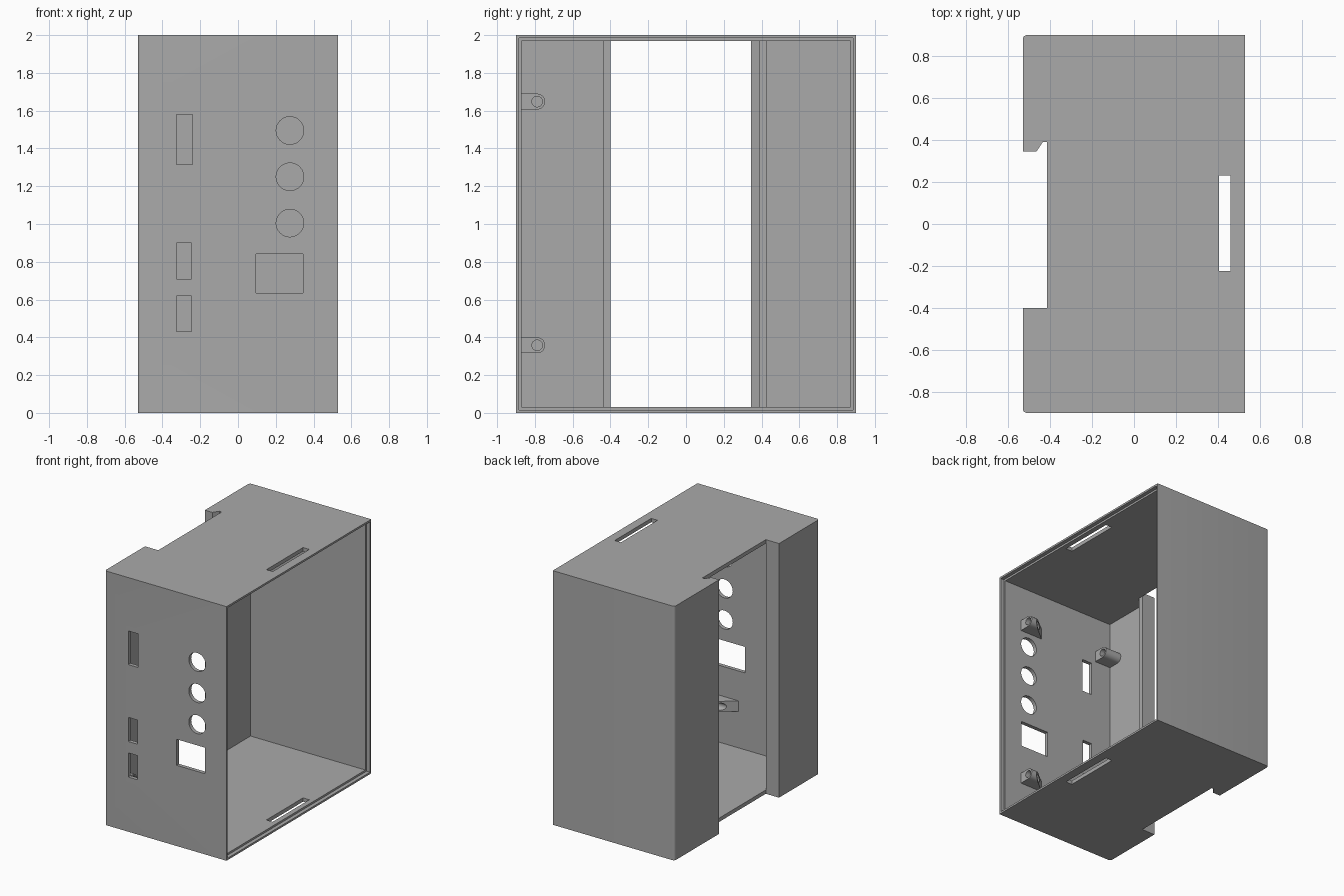
import bpy, bmesh, math
from mathutils import Vector

if "Cube" in bpy.data.objects:
    bpy.data.objects.remove(bpy.data.objects["Cube"], do_unlink=True)

grey = bpy.data.materials.new("plain grey")
grey.use_nodes = True
grey.diffuse_color = (0.4, 0.4, 0.4, 1)
grey.node_tree.nodes["Principled BSDF"].inputs["Base Color"].default_value = (0.4, 0.4, 0.4, 1)


def prism(name, points, axis, lo, hi):
    """Extrude a 2D outline along an axis; the outline uses the other two axes in order."""
    def place(p, d):
        c = list(p)
        c.insert("xyz".index(axis), d)
        return Vector(c)
    bm = bmesh.new()
    face = bm.faces.new([bm.verts.new(place(p, lo)) for p in points])
    new = bmesh.ops.extrude_face_region(bm, geom=[face])["geom"]
    shift = place((0, 0), hi - lo)
    bmesh.ops.translate(bm, vec=shift, verts=[v for v in new if isinstance(v, bmesh.types.BMVert)])
    bmesh.ops.recalc_face_normals(bm, faces=bm.faces)
    mesh = bpy.data.meshes.new(name)
    bm.to_mesh(mesh)
    bm.free()
    mesh.materials.append(grey)
    obj = bpy.data.objects.new(name, mesh)
    bpy.context.collection.objects.link(obj)
    return obj


def rect(a0, a1, b0, b1):
    return [(a0, b0), (a1, b0), (a1, b1), (a0, b1)]


def arc(a, b, r, start, end, n):
    angles = [math.radians(start + (end - start) * i / n) for i in range(n + 1)]
    return [(a + r * math.cos(t), b + r * math.sin(t)) for t in angles]


def circle(a, b, r, n=40):
    return arc(a, b, r, 0, 360, n)[:-1]


def cut(obj, cutter):
    """Subtract the cutter, keep the result and discard the cutter."""
    mod = obj.modifiers.new("cut", "BOOLEAN")
    mod.operation, mod.solver, mod.object = "DIFFERENCE", "EXACT", cutter
    graph = bpy.context.evaluated_depsgraph_get()
    mesh = bpy.data.meshes.new_from_object(obj.evaluated_get(graph))
    obj.modifiers.clear()
    obj.data = mesh
    bpy.data.objects.remove(cutter, do_unlink=True)


def smooth(obj):
    bpy.ops.object.select_all(action="DESELECT")
    obj.select_set(True)
    bpy.context.view_layer.objects.active = obj
    bpy.ops.object.shade_smooth_by_angle(angle=math.radians(30))


X, Y, H, T = 0.53, 0.9, 2.0, 0.03
R = 0.02
RAIL = -0.415

# Outer body with the rail channel and its hook on the -x side
outline = [(X, -Y), (X, Y)]
outline += arc(-X + R, Y - R, R, 90, 180, 5)
outline += [(-X, 0.345), (-0.465, 0.345), (-0.435, 0.39), (RAIL, 0.39),
            (RAIL, -0.4), (-X, -0.4)]
outline += arc(-X + R, -Y + R, R, 180, 270, 5)
case = prism("enclosure_shell", outline, "z", 0, H)

# Hollow interior, leaving ribs beside the channel
inside = [(0.6, -Y + T), (0.6, Y - T), (-X + T, Y - T), (-X + T, 0.425),
          (RAIL, 0.425), (RAIL, 0.39), (-0.43, 0.39), (-0.43, -0.4),
          (RAIL, -0.4), (RAIL, -0.44), (-X + T, -0.44), (-X + T, -Y + T)]
cut(case, prism("hollow", inside, "z", T, H - T))

# Stepped lip around the open side
S = T / 2
cut(case, prism("lip", rect(-Y + S, Y - S, S, H - S), "x", X - T, 0.6))

# Latch slots through top and bottom
cut(case, prism("slots", rect(0.405, 0.46, -0.225, 0.23), "z", -0.1, H + 0.1))

# Front panel openings
openings = [rect(-0.325, -0.24, 1.315, 1.58), rect(-0.325, -0.245, 0.71, 0.9),
            rect(-0.325, -0.245, 0.43, 0.62), rect(0.095, 0.345, 0.635, 0.84)]
openings += [circle(0.275, z, 0.073) for z in (1.495, 1.25, 1.005)]
for shape in openings:
    cut(case, prism("opening", shape, "y", -1, -0.8))
smooth(case)

# Screw bosses behind the front panel, two near the opening and two at the far wall
BY, BR = -0.788, 0.042
for level, z in (("lower", 0.358), ("upper", 1.648)):
    shape = [(-0.88, z - BR)] + arc(BY, z, BR, -90, 90, 16) + [(-0.88, z + BR)]
    near = prism(level + "_front_boss", shape, "x", 0.05, 0.35)
    cut(near, prism("ramp", [(0, -0.92), (0.092, -0.92), (0.361, -0.7), (0, -0.7)],
                    "z", z - 0.1, z + 0.1))
    cut(near, prism("screw_hole", circle(BY, z, 0.028, 24), "x", 0, 0.4))
    far = prism(level + "_rear_boss", shape, "x", -0.505, -0.36)
    cut(far, prism("screw_hole", circle(BY, z, 0.028, 24), "x", -0.48, -0.3))
    smooth(near)
    smooth(far)
